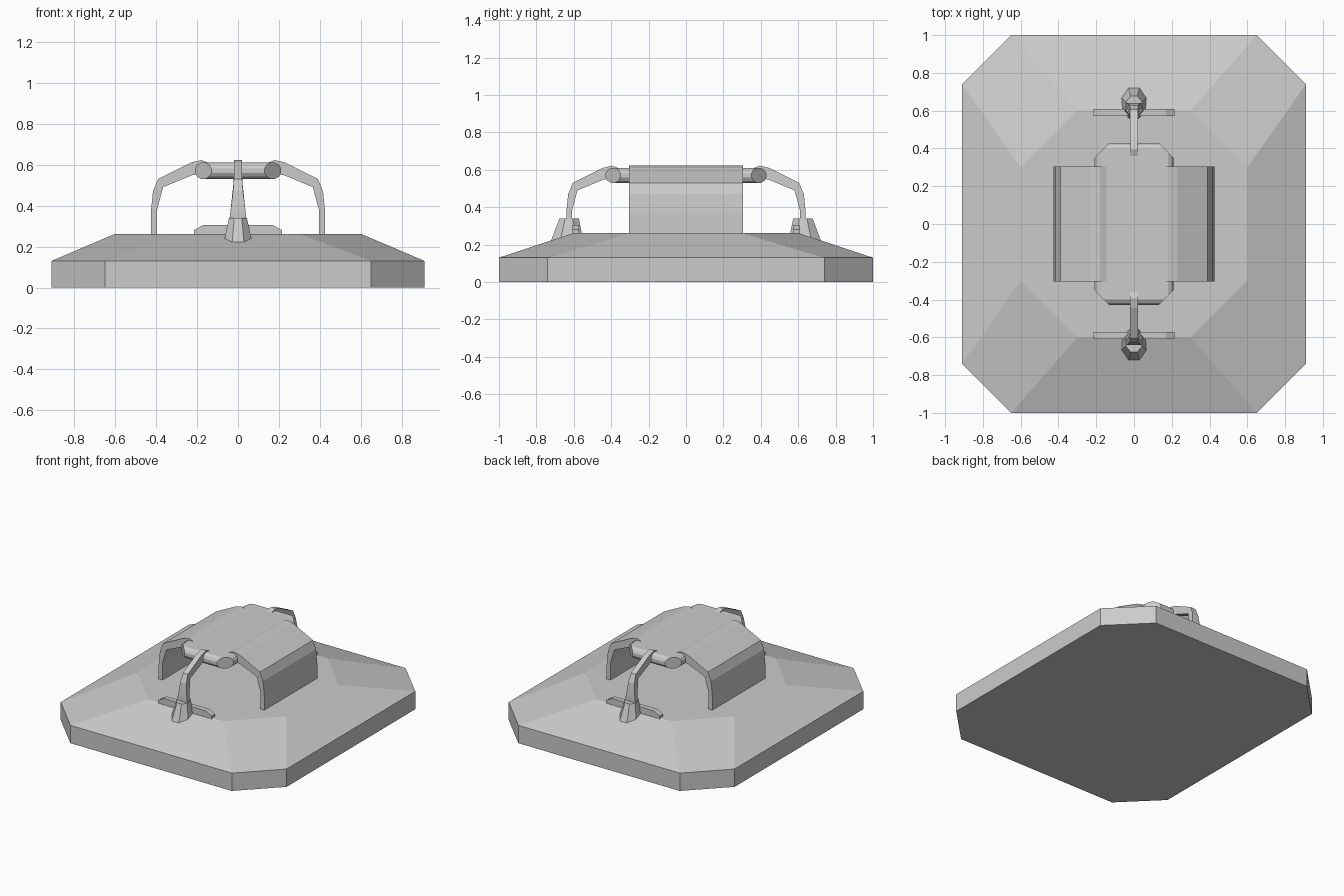
import bpy, bmesh, math

if "Cube" in bpy.data.objects:
    bpy.data.objects.remove(bpy.data.objects["Cube"])


def make_object(name, verts, faces):
    bm = bmesh.new()
    vs = [bm.verts.new(v) for v in verts]
    for f in faces:
        bm.faces.new([vs[i] for i in f])
    bmesh.ops.recalc_face_normals(bm, faces=bm.faces)
    mesh = bpy.data.meshes.new(name)
    bm.to_mesh(mesh)
    bm.free()
    obj = bpy.data.objects.new(name, mesh)
    bpy.context.collection.objects.link(obj)
    return obj


def loft(name, rings):
    """Join equal-sized rings of points and cap both ends."""
    n = len(rings[0])
    faces = [[k * n + i, k * n + (i + 1) % n, (k + 1) * n + (i + 1) % n, (k + 1) * n + i]
             for k in range(len(rings) - 1) for i in range(n)]
    faces.append(list(range(n)))
    faces.append(list(range((len(rings) - 1) * n, len(rings) * n)))
    return make_object(name, [p for r in rings for p in r], faces)


def octagon(x_wide, x_cut, y_wide, y_cut, z):
    q = [(x_wide, y_cut), (x_cut, y_wide)]
    pts = q + [(-x, y) for x, y in reversed(q)]
    pts += [(-x, -y) for x, y in pts]
    return [(x, y, z) for x, y in pts]


def ellipse(cy, rx, ry, z, n=8):
    return [(rx * math.cos(math.tau * (i + .5) / n),
             cy + ry * math.sin(math.tau * (i + .5) / n), z) for i in range(n)]


# Stepped base with sloping top
loft("base", [octagon(.91, .65, 1, .74, 0),
              octagon(.91, .65, 1, .74, .13),
              octagon(.6, .3, .6, .3, .262)])

# Hooked profile shared by the side covers and the arms
HOOK = [(.425, .255), (.425, .37), (.415, .47), (.39, .53), (.23, .61), (.18, .622),
        (.14, .607), (.17, .585), (.21, .55), (.225, .548), (.365, .49),
        (.395, .38), (.395, .255)]

# Tubular frame: ends cut back diagonally at the corners
R, N, CX, CY, CZ = .0414, 12, .17, .39, .57
SECTION = [(R * math.cos(math.tau * (i + .5) / N), R * math.sin(math.tau * (i + .5) / N))
           for i in range(N)]
for side, s in (("right", 1), ("left", -1)):
    loft(f"frame_rail_{side}",
         [[(s * (CX + o), e * (CY - o), CZ + h) for o, h in SECTION] for e in (-1, 1)])
    # Wide curved side cover
    loft(f"side_cover_{side}", [[(s * x, y, z) for x, z in HOOK] for y in (-.305, .305)])


def arm_half_width(z):
    return .02 if z > .49 else .02 + (.5 - z) * .13


for side, s in (("front", -1), ("back", 1)):
    loft(f"frame_bar_{side}",
         [[(e * (CX - o), s * (CY + o), CZ + h) for o, h in SECTION] for e in (-1, 1)])
    # Narrow arm that flares towards its foot
    loft(f"arm_{side}", [[(e * arm_half_width(z), s * (x + .215), z) for x, z in HOOK]
                         for e in (-1, 1)])
    # Tapered foot
    loft(f"arm_foot_{side}", [ellipse(s * .637, .08, .1, .2),
                              ellipse(s * .625, .047, .056, .34)])
    # Low strip with chamfered ends
    strip = [(-.215, .25), (-.215, .28), (-.17, .305), (.17, .305), (.215, .28), (.215, .25)]
    loft(f"strip_{side}", [[(x, s * y, z) for x, z in strip] for y in (.572, .61)])

# Flat panel filling the frame
loft("top_panel", [[(x, y, z) for x, y in ((-CX, -CY), (CX, -CY), (CX, CY), (-CX, CY))]
                   for z in (.56, .609)])
